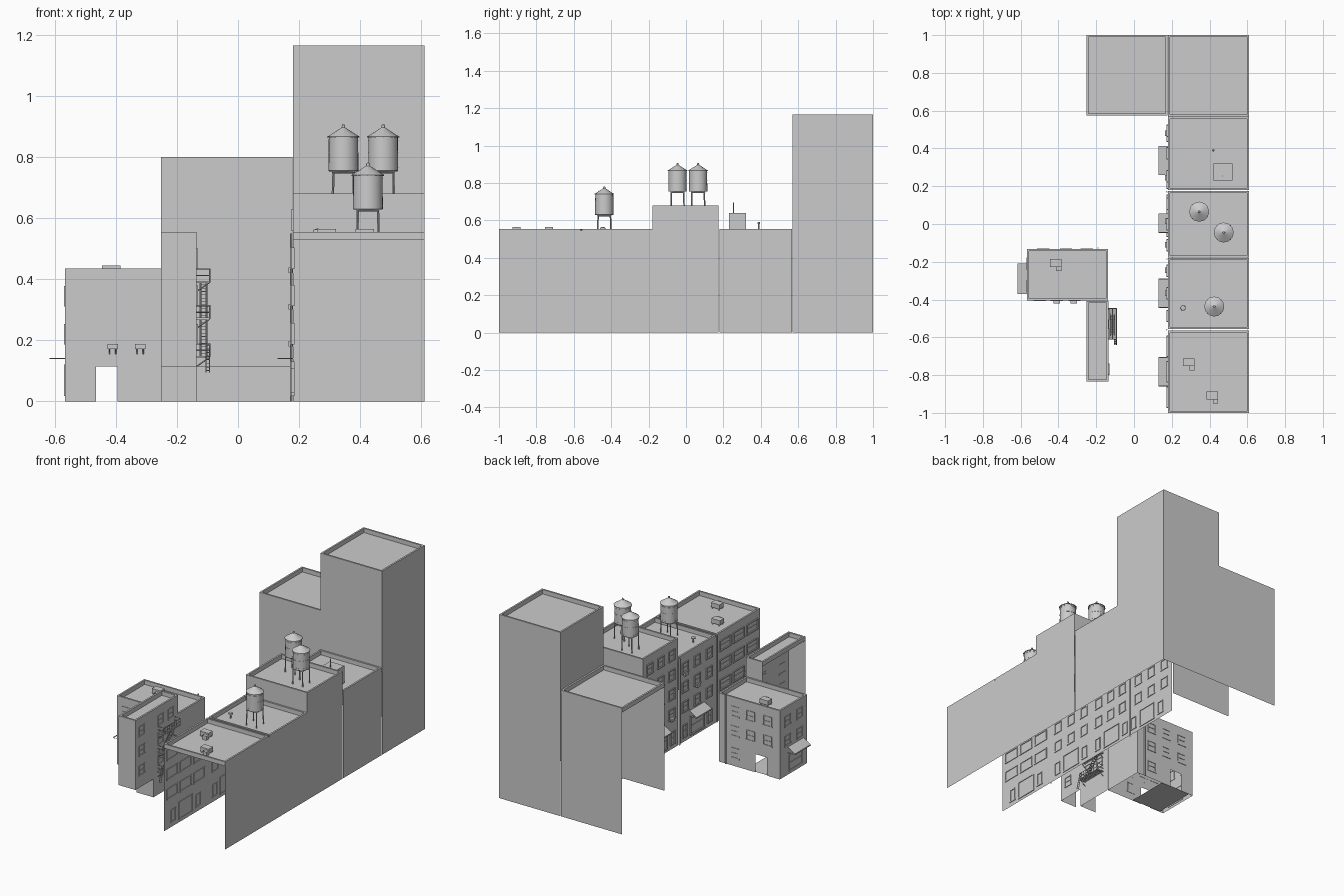
import bpy, math
from mathutils import Vector

if "Cube" in bpy.data.objects:
    bpy.data.objects.remove(bpy.data.objects["Cube"])


def mesh(name, verts, faces):
    me = bpy.data.meshes.new(name)
    me.from_pydata([tuple(v) for v in verts], [], faces)
    ob = bpy.data.objects.new(name, me)
    bpy.context.collection.objects.link(ob)
    return ob


class Builder:
    """Collects boxes, quads and bars into one named part."""
    def __init__(self, name):
        self.name, self.v, self.f = name, [], []

    def quad(self, *pts):
        n = len(self.v)
        self.v += pts
        self.f.append(list(range(n, n + len(pts))))

    def box(self, a, b):
        n = len(self.v)
        self.v += [(x, y, z) for x in (a[0], b[0]) for y in (a[1], b[1]) for z in (a[2], b[2])]
        for f in ((0, 1, 3, 2), (4, 6, 7, 5), (0, 4, 5, 1), (2, 3, 7, 6), (0, 2, 6, 4), (1, 5, 7, 3)):
            self.f.append([n + i for i in f])

    def bar(self, p, q, r=.002):
        p, q = Vector(p), Vector(q)
        d = (q - p).normalized()
        u = d.orthogonal().normalized() * r
        w = d.cross(u)
        n = len(self.v)
        for c in (p, q):
            self.v += [c + u + w, c - u + w, c - u - w, c + u - w]
        self.f += [[n + i, n + (i + 1) % 4, n + 4 + (i + 1) % 4, n + 4 + i] for i in range(4)]
        self.f += [[n + 3, n + 2, n + 1, n], [n + 4, n + 5, n + 6, n + 7]]

    def wall(self, axis, c, a, b, z0, z1):
        # upright sheet at axis = c, running from a to b
        P = (lambda t, z: (c, t, z)) if axis == 'x' else (lambda t, z: (t, c, z))
        self.quad(P(a, z0), P(b, z0), P(b, z1), P(a, z1))

    def done(self):
        return mesh(self.name, self.v, self.f)


def building(name, x0, x1, y0, y1, h, left=0, right=0, front=0, back=0, holes=()):
    # sheet walls from the given base heights, parapet rim and sunken roof
    b, t, r = Builder(name), .011, h - .027
    for k, axis, c, lo, hi, base in (('l', 'x', x0, y0, y1, left), ('r', 'x', x1, y0, y1, right),
                                     ('f', 'y', y0, x0, x1, front), ('b', 'y', y1, x0, x1, back)):
        cuts = [q for q in holes if q[0] == k]
        s = lo
        for _, a, e, top in cuts:
            if a > s:
                b.wall(axis, c, s, a, base, h)
            b.wall(axis, c, a, e, top, h)
            s = e
        if s < hi:
            b.wall(axis, c, s, hi, base, h)
    o = [(x0, y0), (x1, y0), (x1, y1), (x0, y1)]
    i = [(x0 + t, y0 + t), (x1 - t, y0 + t), (x1 - t, y1 - t), (x0 + t, y1 - t)]
    for k in range(4):
        j = (k + 1) % 4
        b.quad((*o[k], h), (*o[j], h), (*i[j], h), (*i[k], h))
        b.quad((*i[k], h), (*i[j], h), (*i[j], r), (*i[k], r))
    b.quad(*[(*p, r) for p in o])
    b.done()


up = .528
building("row_block_a", .18, .61, -1, -.565, .555, front=up, back=up)
building("row_block_b", .18, .61, -.555, -.18, .555, front=up, back=up)
building("row_block_c", .18, .61, -.178, .175, .68, front=up, back=up)
building("row_block_d", .18, .61, .18, .568, .555, front=up, back=up)
building("tall_tower", .18, .61, .57, 1, 1.165, left=.77, front=up)
building("end_block", -.252, .178, .575, 1, .8, left=.773, right=.773, front=.115)
building("corner_house", -.566, -.138, -.405, -.132, .435,
         holes=(('f', -.465, -.395, .115), ('b', -.475, -.395, .115)))
building("narrow_block", -.252, -.135, -.835, -.408, .555, left=up, front=.115, back=.4,
         holes=(('r', -.835, -.655, .115),))

fill = Builder("joining_walls")
fill.wall('x', .18, -.565, -.555, 0, .545)
fill.wall('x', .61, -.565, -.555, 0, .545)
fill.wall('y', -.655, -.252, -.135, 0, .115)
fill.quad((-.54, -.405, .003), (-.33, -.405, .003), (-.33, -.132, .003), (-.54, -.132, .003))
fill.done()


def window(b, axis, c, m, z0, z1, w, s, d=.007):
    # frame, sill, sash bar and inset pane; s is the outward direction
    P = (lambda t, o, z: (c + o, t, z)) if axis == 'x' else (lambda t, o, z: (t, c + o, z))
    f, h = .005, w / 2
    for a, e, p, q in ((m - h, m - h + f, z0, z1), (m + h - f, m + h, z0, z1),
                       (m - h, m + h, z1 - f, z1), (m - h - .003, m + h + .003, z0 - .003, z0 + f)):
        b.box(P(a, -d * s * .6, p), P(e, d * s, q))
    zm = (z0 + z1) / 2
    b.box(P(m - h, 0, zm - .0015), P(m + h, s * .003, zm + .0015))


rows = [.19, .315, .437]
# street facade windows of the right-hand row
b = Builder("row_windows")
for cy, cols, w, zs in ((-.782, (-.135, 0, .135), .11, rows), (-.367, (-.12, 0, .12), .06, rows),
                        (-.002, (-.11, 0, .11), .06, rows + [.562]), (.374, (-.12, 0, .12), .06, rows)):
    for o in cols:
        for z in zs:
            window(b, 'x', .18, cy + o, z, z + .066, w, -1)
shops = (-.782, -.367, .005, .335)
for y in shops:
    window(b, 'x', .18, y, .02, .13, .14 if y < .3 else .13, -1)
    for o in (-.125, .125):
        window(b, 'x', .18, y + o, .03, .11, .045, -1)
b.done()

# windows of the corner house and narrow block
b = Builder("house_windows")
for x in (-.5, -.41, -.315):
    for z in (.19, .314):
        window(b, 'y', -.405, x, z, z + .064, .06, -1, .003)
window(b, 'y', -.405, -.315, .05, .115, .05, -1, .003)
for x in (-.25, -.36, -.48):
    for z in (.19, .314):
        window(b, 'y', -.132, x, z, z + .064, .06, 1, .003)
window(b, 'y', -.132, -.25, .05, .115, .06, 1, .003)
for y in (-.33, -.21):
    for z in (.19, .314):
        window(b, 'x', -.566, y, z, z + .064, .06, -1, .004)
window(b, 'x', -.566, -.29, .02, .12, .13, -1, .004)
for y in (-.77, -.58, -.48):
    for z in rows:
        window(b, 'x', -.135, y, z, z + .064, .055, 1, .004)
b.done()

# sloping shop awnings
b = Builder("awnings")
for x, y0, y1 in [(.18, y - .076, y + .076) for y in shops[:2]] + [(.18, -.045, .055), (.18, .26, .412), (-.566, -.37, -.21)]:
    p = x - .05
    b.quad((x, y0, .175), (p, y0, .145), (p, y1, .145), (x, y1, .175))
    b.quad((p, y0, .145), (p, y1, .145), (p, y1, .137), (p, y0, .137))
    for y in (y0, y1):
        b.bar((x, y, .14), (p, y, .14), .001)
b.done()

# window air conditioners with brackets
b = Builder("window_air_conditioners")
for x in (-.41, -.32):
    b.box((x - .017, -.422, .172), (x + .017, -.405, .188))
    for o in (-.01, .01):
        b.bar((x + o, -.42, .172), (x + o, -.405, .155), .0012)
for y, z in ((.48, .3), (.245, .42), (.015, .3), (-.11, .18), (-.245, .42), (-.367, .3)):
    b.box((.165, y - .014, z), (.18, y + .014, z + .018))
b.done()

# fire escape on the narrow block
b = Builder("fire_escape")
x0, x1, y0, y1 = -.135, -.092, -.61, -.447
for k, z in enumerate((.145, .27, .39)):
    for n in range(7):
        x = x0 + (x1 - x0) * n / 6
        b.box((x - .0022, y0, z), (x + .0022, y1, z + .003))
    for y in (y0, y1):
        b.box((x0, y - .002, z - .003), (x1, y + .002, z + .004))
        b.bar((x0, y, z - .03), (x1, y, z), .0015)
        for dz in (.022, .043):
            b.bar((x0, y, z + dz), (x1, y, z + dz), .0015)
        b.bar((x1, y, z), (x1, y, z + .045), .0018)
    for dz in (.022, .043):
        b.bar((x1, y0, z + dz), (x1, y1, z + dz), .0015)
    for n in range(1, 9):
        y = y0 + (y1 - y0) * n / 9
        b.bar((x1, y, z), (x1, y, z + .043), .001)
    if k < 2:
        for x in (-.123, -.103):
            b.bar((x, y0 + .02, z), (x, y1 - .03, z + .122), .002)
        for n in range(1, 11):
            t = n / 11
            y = y0 + .02 + (y1 - y0 - .05) * t
            b.box((-.123, y - .004, z + .122 * t), (-.103, y + .004, z + .122 * t + .002))
# drop ladder
for x in (-.105, -.093):
    b.bar((x, -.64, .095), (x, -.612, .19), .0015)
for n in range(8):
    t = (n + .5) / 8
    b.bar((-.105, -.64 + .028 * t, .095 + .095 * t), (-.093, -.64 + .028 * t, .095 + .095 * t), .001)
b.done()


def lathe(name, x, y, prof, n=24):
    verts = [(x + r * math.cos(2 * math.pi * k / n), y + r * math.sin(2 * math.pi * k / n), z)
             for r, z in prof for k in range(n)]
    faces = [(i * n + k, i * n + (k + 1) % n, (i + 1) * n + (k + 1) % n, (i + 1) * n + k)
             for i in range(len(prof) - 1) for k in range(n)]
    faces += [tuple(reversed(range(n))), tuple(range(len(verts) - n, len(verts)))]
    ob = mesh(name, verts, faces)
    bpy.context.view_layer.objects.active = ob
    ob.select_set(True)
    bpy.ops.object.shade_smooth_by_angle(angle=math.radians(35))
    ob.select_set(False)


# rooftop water towers
for n, (x, y, roof) in enumerate(((.345, .065, .653), (.475, -.045, .653), (.425, -.437, .528))):
    z = roof + .1
    lathe("water_tank_%d" % n, x, y, [(.047, z), (.049, z + .002), (.048, z + .112)])
    lathe("tank_roof_%d" % n, x, y, [(.053, z + .110), (.053, z + .113), (.006, z + .143), (.005, z + .152), (.001, z + .153)], 12)
    for k in (.012, .06, .1):
        lathe("tank_hoop_%d" % n, x, y, [(.0495, z + k), (.0495, z + k + .002)])
    b = Builder("tank_stand_%d" % n)
    for sx in (-1, 1):
        for sy in (-1, 1):
            b.bar((x + .035 * sx, y + .035 * sy, roof), (x + .033 * sx, y + .033 * sy, z), .0028)
        b.bar((x + .034 * sx, y - .036, z - .003), (x + .034 * sx, y + .036, z - .003), .003)
        b.bar((x - .036, y + .034 * sx, z - .003), (x + .036, y + .034 * sx, z - .003), .003)
    b.done()

# roof stair shed with mast and vent pipe
b = Builder("roof_shed")
b.box((.42, .23, .528), (.522, .32, .638))
b.bar((.47, .255, .63), (.47, .255, .695), .0018)
b.done()
lathe("vent_pipe", .42, .39, [(.004, .528), (.004, .58), (.007, .58), (.007, .588), (.002, .592)], 10)
lathe("roof_vent", .26, -.445, [(.004, .528), (.004, .55), (.014, .555), (.013, .562), (.003, .565)], 12)

# rooftop cooling units with duct elbow
b = Builder("roof_units")
for x, y, r in ((.29, -.735, .528), (.415, -.91, .528), (-.415, -.21, .408)):
    b.box((x - .03, y - .018, r + .008), (x + .03, y + .024, r + .036))
    b.box((x + .003, y - .04, r), (x + .03, y - .018, r + .026))
    for dx in (-.026, .02):
        for dy in (-.015, .018):
            b.box((x + dx, y + dy, r), (x + dx + .005, y + dy + .005, r + .008))
b.done()

# drain pipes on the facades
b = Builder("drain_pipes")
for y in (-.56, -.185, .17):
    b.bar((.174, y, 0), (.174, y, .55), .003)
b.bar((-.19, -.127, 0), (-.19, -.127, .44), .003)
b.done()
